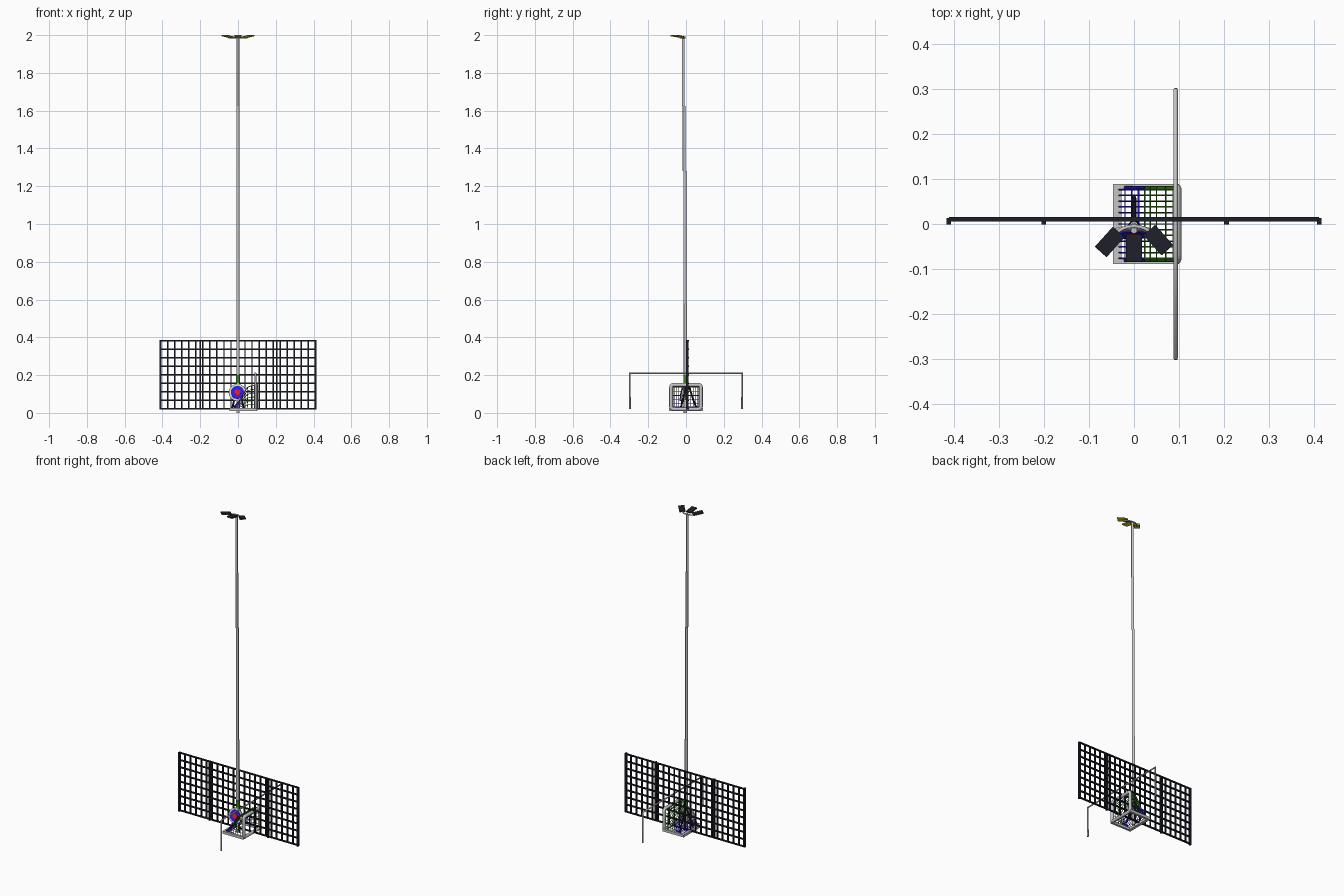
import bpy, bmesh, math
from mathutils import Vector, Matrix

if "Cube" in bpy.data.objects:
    bpy.data.objects.remove(bpy.data.objects["Cube"])


def mat(name, c):
    m = bpy.data.materials.new(name)
    m.diffuse_color = (*c, 1)
    m.use_nodes = True
    m.node_tree.nodes["Principled BSDF"].inputs["Base Color"].default_value = m.diffuse_color
    return m


GREY = mat("light_grey_metal", (0.56, 0.56, 0.56))
DARK = mat("dark_metal", (0.012, 0.013, 0.020))
YELLOW = mat("lamp_yellow", (0.85, 0.80, 0.02))
GREEN = mat("net_green", (0.04, 0.24, 0.01))
BLUE = mat("blue", (0.03, 0.01, 0.80))
RED = mat("red", (0.85, 0.01, 0.02))
WHITE = mat("off_white", (0.65, 0.65, 0.65))


def finish(name, bm, mats, smooth=False):
    me = bpy.data.meshes.new(name)
    bmesh.ops.recalc_face_normals(bm, faces=bm.faces)
    bm.to_mesh(me)
    bm.free()
    for m in mats:
        me.materials.append(m)
    if smooth:
        me.polygons.foreach_set("use_smooth", [True] * len(me.polygons))
        me.set_sharp_from_angle(angle=math.radians(40))
    ob = bpy.data.objects.new(name, me)
    bpy.context.collection.objects.link(ob)
    return ob


def box(bm, c, s, rot=None):
    m = Matrix.Translation(c) @ (rot or Matrix()) @ Matrix.Diagonal((*s, 1))
    return bmesh.ops.create_cube(bm, size=1, matrix=m)["verts"]


def rod(bm, a, b, r1, r2=None, n=12):
    a, b = Vector(a), Vector(b)
    d = b - a
    m = Matrix.Translation((a + b) / 2) @ d.to_track_quat("Z", "Y").to_matrix().to_4x4()
    bmesh.ops.create_cone(bm, cap_ends=True, segments=n, radius1=r1,
                          radius2=r1 if r2 is None else r2, depth=d.length, matrix=m)


def tube(name, pts, r, m, cyclic=False):
    cu = bpy.data.curves.new(name, "CURVE")
    cu.dimensions = "3D"
    cu.bevel_depth, cu.bevel_resolution, cu.use_fill_caps = r, 2, True
    sp = cu.splines.new("POLY")
    sp.points.add(len(pts) - 1)
    for p, q in zip(sp.points, pts):
        p.co = (*q, 1)
    sp.use_cyclic_u = cyclic
    cu.materials.append(m)
    ob = bpy.data.objects.new(name, cu)
    bpy.context.collection.objects.link(ob)


# Stepped floodlight pole
bm = bmesh.new()
for z0, z1, y, r in ((0, .58, -.003, .009), (.58, 1.28, -.006, .008),
                     (1.28, 1.625, -.010, .0075), (1.625, 1.985, -.014, .007)):
    rod(bm, (0, y, z0), (0, y, z1), r)
finish("floodlight_pole", bm, [GREY], True)

# Curved lamp bracket
tube("lamp_bracket", [(.05 * math.sin(a), -.045 + .04 * math.cos(a), 1.985)
                      for a in [math.radians(d) for d in range(-70, 71, 14)]], .004, GREY)

# Three lamps: dark housing over a yellow light panel
for name, x, y, ang in (("left", -.054, -.040, -42), ("middle", 0, -.054, 0), ("right", .054, -.036, 42)):
    rot = Matrix.Rotation(math.radians(ang), 4, "Z") @ Matrix.Rotation(math.radians(-9), 4, "X")
    for part, dz, size, m in (("housing", .002, (.035, .060, .004), DARK), ("panel", -.0015, (.034, .059, .004), YELLOW)):
        bm = bmesh.new()
        box(bm, Vector((x, y, 1.993)) + rot.to_3x3() @ Vector((0, 0, dz)), size, rot)
        finish(name + "_lamp_" + part, bm, [m])

# Mesh fence: posts, uprights and rails
bm = bmesh.new()
for x in (-.41, -.2, .205, .41):
    box(bm, (x, .006, .202), (.010, .014, .37))
for i in range(1, 22):
    box(bm, (-.41 + i * .82 / 22, .010, .202), (.007, .009, .366))
for i in range(9):
    box(bm, (0, .010, .022 + i * .045), (.82, .010, .007))
finish("fence", bm, [DARK])

# Large plain goal
tube("large_goal", [(.092, -.297, .02), (.092, -.297, .21), (.092, .297, .21), (.092, .297, .02)], .005, GREY)


# Small goal: rounded mouth, base and rear corners
def rounded(y, z0, z1, r):
    out = []
    for cy, cz, a0 in ((y - r, z1 - r, 0), (-y + r, z1 - r, 90), (-y + r, z0 + r, 180), (y - r, z0 + r, 270)):
        for k in range(4):
            a = math.radians(a0 + 30 * k)
            out.append((.095, cy + r * math.cos(a), cz + r * math.sin(a)))
    return out


tube("small_goal_mouth", rounded(.079, .020, .148, .012), .010, GREY, True)
bm = bmesh.new()
for s in (-1, 1):
    box(bm, (.027, s * .082, .019), (.145, .014, .016))
box(bm, (-.037, 0, .019), (.018, .178, .016))
finish("small_goal_base", bm, [GREY])

# Net: sloping back sheet and two side sheets, coloured by depth
profile = [(.092, .145), (.070, .143), (.050, .135), (.036, .115), (.024, .092),
           (.010, .070), (-.005, .052), (-.020, .036), (-.036, .024)]
bm = bmesh.new()
cols = 13
rows = [[bm.verts.new((x, -.076 + .152 * j / (cols - 1), z)) for j in range(cols)] for x, z in profile]
for a, b in zip(rows, rows[1:]):
    for j in range(cols - 1):
        bm.faces.new((a[j], a[j + 1], b[j + 1], b[j]))
for s in (-1, 1):
    side = [[bm.verts.new((x, s * (.076 + .006 * math.sin(math.pi * k / 6)), .024 + (z - .024) * k / 6))
             for k in range(7)] for x, z in profile[:-1]]
    for a, b in zip(side, side[1:]):
        for k in range(6):
            bm.faces.new((a[k], a[k + 1], b[k + 1], b[k]))
for f in bm.faces:
    f.material_index = 0 if f.calc_center_median().x > .030 else 1
net = finish("small_goal_net", bm, [GREEN, BLUE])
w = net.modifiers.new("strands", "WIREFRAME")
w.thickness = .0045
w.use_even_offset = False
w.use_boundary = True

# Round target: stacked discs facing the front, leaning back
tilt = Vector((0, -1, .25)).normalized()
centre = Vector((-.003, -.022, .108))
for name, r, d, m in (("board", .046, .000, WHITE), ("outer_ring", .035, .003, BLUE), ("bullseye", .016, .006, RED)):
    bm = bmesh.new()
    rod(bm, centre + tilt * (d - .007), centre + tilt * (d + .001), r, n=32)
    finish("target_" + name, bm, [m], True)

# Target stand with green top
bm = bmesh.new()
for x, y in ((-.032, -.030), (.032, -.030), (0, .058)):
    rod(bm, (x, y, .015), (0, .006, .165), .005, n=8)
finish("target_stand", bm, [DARK], True)
bm = bmesh.new()
rod(bm, (0, -.004, .158), (0, -.004, .200), .010, n=12)
finish("stand_top", bm, [GREEN], True)
